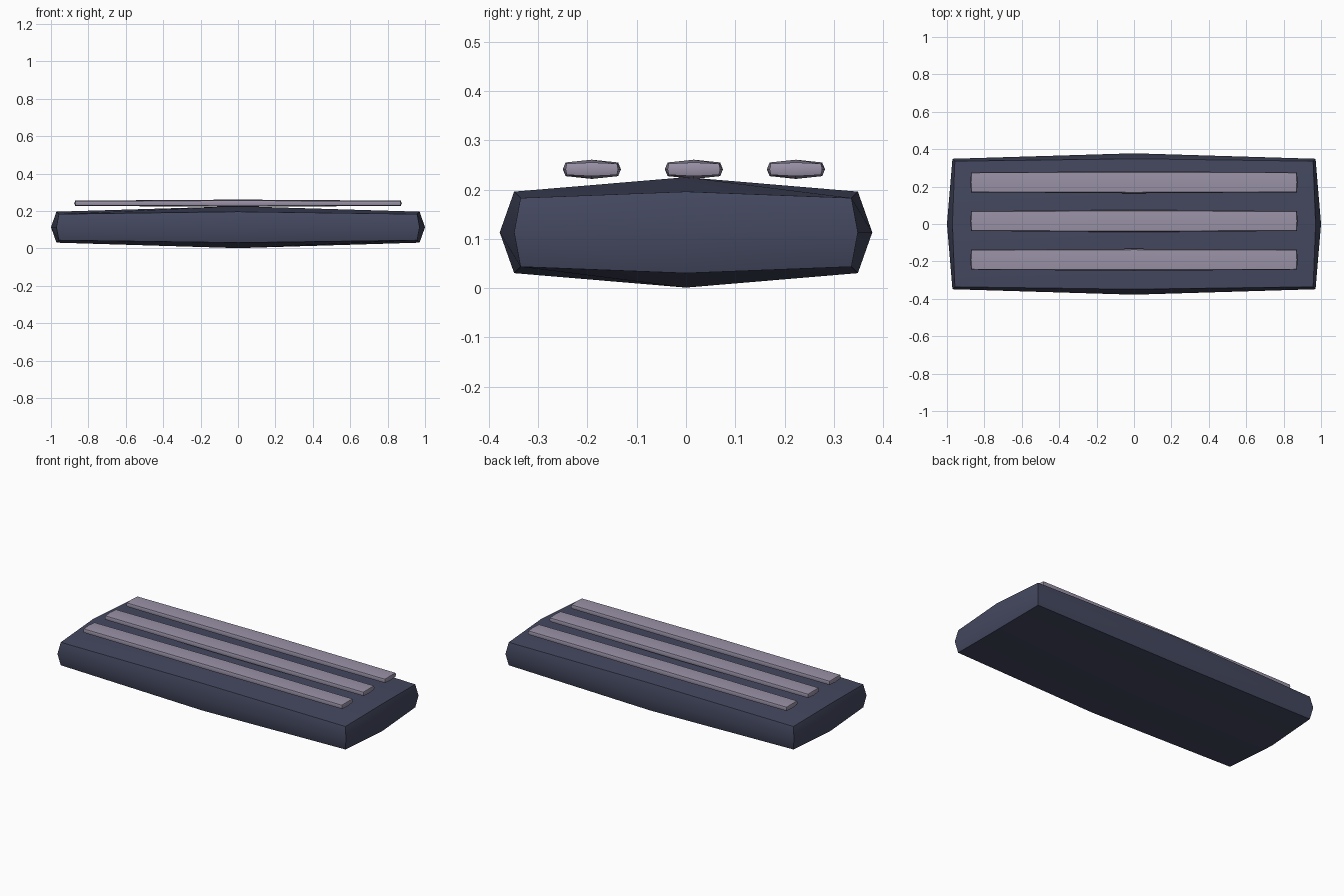
import bpy, bmesh, math
from mathutils import Vector

if "Cube" in bpy.data.objects:
    bpy.data.objects.remove(bpy.data.objects["Cube"])


def material(name, rgb):
    m = bpy.data.materials.new(name)
    m.diffuse_color = (*rgb, 1.0)
    m.use_nodes = True
    m.node_tree.nodes["Principled BSDF"].inputs["Base Color"].default_value = m.diffuse_color
    return m


slate = material("dark slate blue", (0.058, 0.065, 0.115))
lilac = material("lilac grey", (0.32, 0.285, 0.385))


def puffed_box(name, centre, half, radius, mat):
    """Box with each face split in four, inflated outward by a radius."""
    bm = bmesh.new()
    bmesh.ops.create_cube(bm, size=2)
    bmesh.ops.subdivide_edges(bm, edges=bm.edges[:], cuts=1, use_grid_fill=True)
    core = [h - radius for h in half]
    for v in bm.verts:
        c = Vector([round(a) for a in v.co])
        v.co = Vector([a * k for a, k in zip(c, core)]) + c.normalized() * radius
    bmesh.ops.recalc_face_normals(bm, faces=bm.faces[:])
    me = bpy.data.meshes.new(name)
    bm.to_mesh(me)
    bm.free()
    me.materials.append(mat)
    ob = bpy.data.objects.new(name, me)
    ob.location = centre
    bpy.context.collection.objects.link(ob)
    # Smooth within each bulging side, sharp at the box edges
    bpy.ops.object.select_all(action='DESELECT')
    ob.select_set(True)
    bpy.context.view_layer.objects.active = ob
    bpy.ops.object.shade_smooth_by_angle(angle=math.radians(55))
    return ob


# Main slab
puffed_box("slab", (0, 0, 0.113), (1.0, 0.378, 0.112), 0.1, slate)

# Three long bars lying over the slab
for i, y in enumerate((-0.191, 0.016, 0.223)):
    puffed_box(f"bar_{i + 1}", (0, y, 0.241), (0.876, 0.059, 0.0195), 0.0192, lilac)
